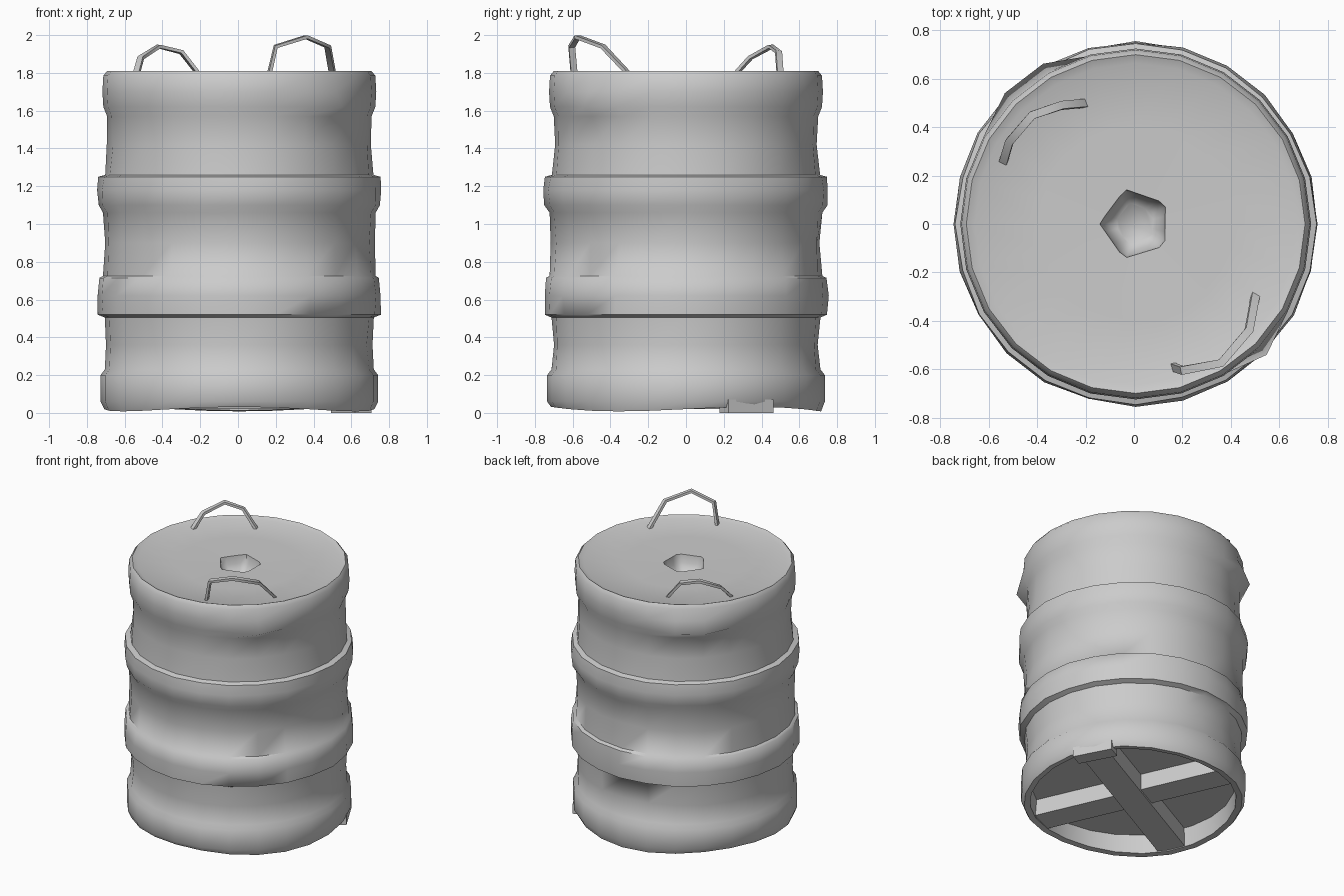
import bpy, bmesh, math, random
from mathutils import Matrix, Vector

if "Cube" in bpy.data.objects:
    bpy.data.objects.remove(bpy.data.objects["Cube"])

random.seed(4)
SIDES = 24


def finish(bm, name, angle=50):
    bmesh.ops.recalc_face_normals(bm, faces=bm.faces)
    me = bpy.data.meshes.new(name)
    bm.to_mesh(me)
    bm.free()
    ob = bpy.data.objects.new(name, me)
    bpy.context.collection.objects.link(ob)
    bpy.ops.object.select_all(action='DESELECT')
    ob.select_set(True)
    bpy.context.view_layer.objects.active = ob
    bpy.ops.object.shade_smooth_by_angle(angle=math.radians(angle))
    return ob


def pentagon(a):
    # distance from centre to the edge of a unit pentagon at angle a
    step = 2 * math.pi / 5
    return math.cos(step / 2) / math.cos((a - 0.61) % step - step / 2)


def lip(a):
    # raised lips below the two handles, on opposite sides
    d = math.degrees(a)
    return 0.045 if 108 < d < 150 or 306 < d < 327 else 0.0


# Barrel shell: one closed loop from the base, up the ribbed wall, to the hole
# (radius, z, kind)
profile = [
    (0.665, 0.15, ''), (0.675, 0.025, 'wavy'), (0.715, 0.02, 'wavy'),
    (0.735, 0.06, ''), (0.735, 0.20, ''), (0.712, 0.23, ''),
    (0.708, 0.36, 'dent'), (0.712, 0.505, ''), (0.745, 0.52, 'rib'),
    (0.75, 0.62, 'rib'), (0.74, 0.715, 'rib'), (0.722, 0.725, ''),
    (0.718, 0.90, 'dent'), (0.722, 1.06, ''), (0.745, 1.10, 'rib'),
    (0.75, 1.18, 'rib'), (0.742, 1.25, 'rib'), (0.71, 1.26, ''),
    (0.702, 1.42, 'dent'), (0.70, 1.57, ''), (0.72, 1.62, 'lip'),
    (0.725, 1.70, ''), (0.72, 1.785, ''), (0.70, 1.81, ''),
    (0.665, 1.795, ''), (0.40, 1.79, ''), (0.15, 1.785, 'hole'),
    (0.14, 1.73, 'hole'), (0.09, 1.67, 'hole'),
]
bm = bmesh.new()
rings = []
for r, z, kind in profile:
    ring = []
    for i in range(SIDES):
        a = 2 * math.pi * i / SIDES
        rr, zz = r, z
        if kind == 'hole':
            rr = r * pentagon(a)
        elif kind == 'lip':
            rr += lip(a)
        elif kind == 'dent':
            rr -= random.uniform(0, 0.012)
        elif kind == 'rib':
            rr += random.uniform(-0.003, 0.006)
        elif kind == 'wavy':
            zz += 0.012 * math.sin(3 * a)
        ring.append(bm.verts.new((rr * math.cos(a) + 0.007, rr * math.sin(a), zz)))
    rings.append(ring)
for lo, hi in zip(rings, rings[1:]):
    for i in range(SIDES):
        j = (i + 1) % SIDES
        bm.faces.new((lo[i], lo[j], hi[j], hi[i]))
bm.faces.new(rings[0][::-1])
bm.faces.new(rings[-1])
finish(bm, "barrel_shell", 60)

# Crossed planks under the base
for name, angle, low in (("long_plank", 28, 0.02), ("cross_plank", 114, 0.035)):
    bm = bmesh.new()
    m = (Matrix.Translation((0.007, 0, (low + 0.16) / 2))
         @ Matrix.Rotation(math.radians(angle), 4, 'Z')
         @ Matrix.Diagonal((1.36, 0.19, 0.16 - low, 1)))
    bmesh.ops.create_cube(bm, size=1, matrix=m)
    finish(bm, name, 30)

# Block where the long plank meets the rim
bm = bmesh.new()
m = (Matrix.Translation((0.60, 0.32, 0.035))
     @ Matrix.Rotation(math.radians(28), 4, 'Z')
     @ Matrix.Diagonal((0.10, 0.27, 0.07, 1)))
bmesh.ops.create_cube(bm, size=1, matrix=m)
finish(bm, "plank_end_block", 30)


def strap(name, points, width=0.034, thick=0.018):
    # flat strap swept along a path, its width facing the barrel axis
    bm = bmesh.new()
    pts = [Vector(p) for p in points]
    rings = []
    for i, p in enumerate(pts):
        t = (pts[min(i + 1, len(pts) - 1)] - pts[max(i - 1, 0)]).normalized()
        out = Vector((p.x, p.y, 0))
        out = (out - t * out.dot(t)).normalized()
        side = t.cross(out)
        rings.append([bm.verts.new(p + out * u * width / 2 + side * v * thick / 2)
                      for u, v in ((-1, -1), (1, -1), (1, 1), (-1, 1))])
    for lo, hi in zip(rings, rings[1:]):
        for i in range(4):
            j = (i + 1) % 4
            bm.faces.new((lo[i], lo[j], hi[j], hi[i]))
    bm.faces.new(rings[0][::-1])
    bm.faces.new(rings[-1])
    return finish(bm, name, 50)


# Two handles on the lid
strap("back_handle", [(-0.545, 0.24, 1.77), (-0.515, 0.34, 1.88), (-0.42, 0.45, 1.94),
                      (-0.30, 0.49, 1.91), (-0.19, 0.50, 1.77)])
strap("front_handle", [(0.16, -0.59, 1.77), (0.20, -0.605, 1.94), (0.36, -0.575, 1.99),
                       (0.475, -0.44, 1.94), (0.505, -0.28, 1.77)])
